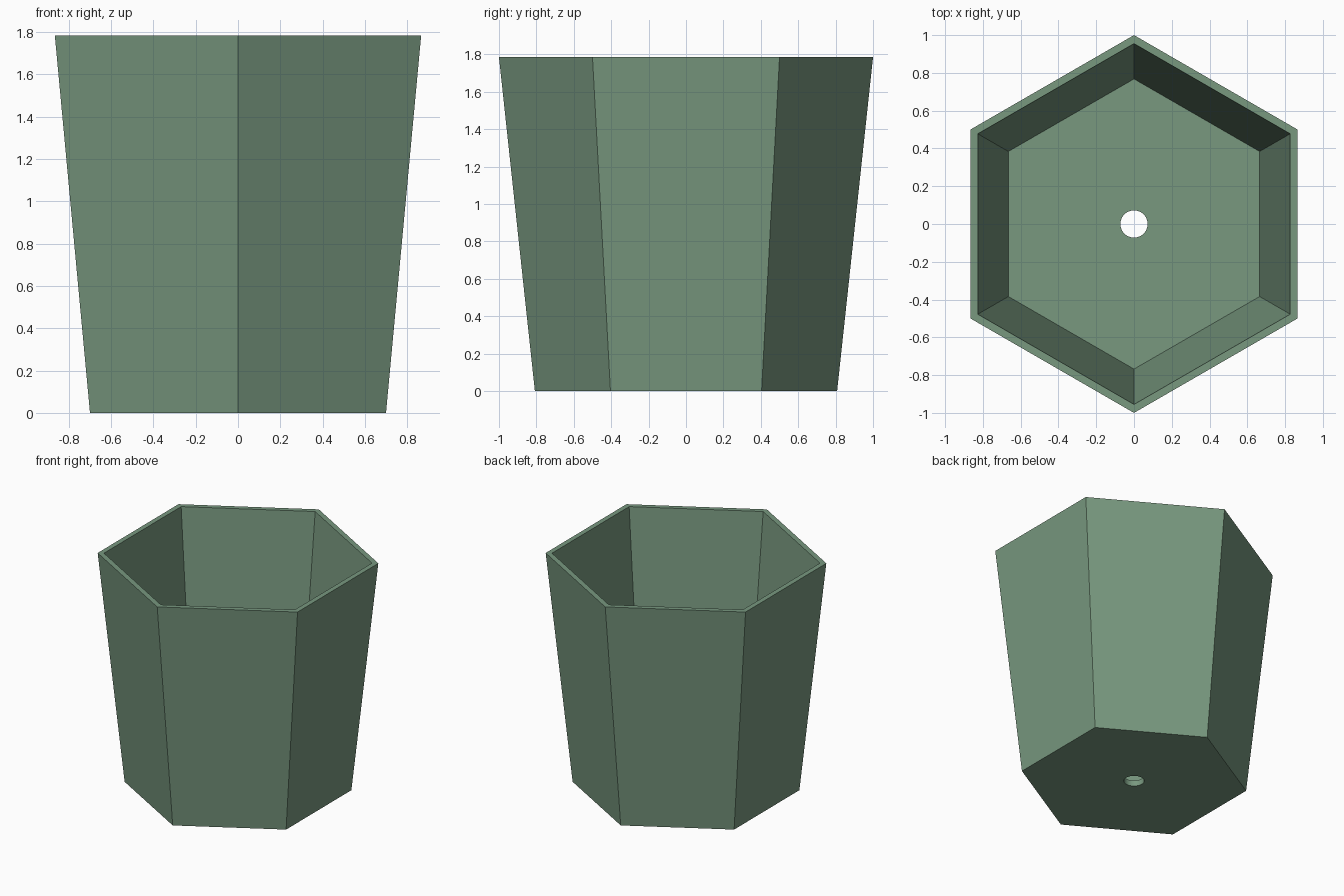
import bpy, bmesh, math

if "Cube" in bpy.data.objects:
    bpy.data.objects.remove(bpy.data.objects["Cube"])

HEIGHT, FLOOR = 1.785, 0.045
green = bpy.data.materials.new("sage green")
green.diffuse_color = (0.188, 0.314, 0.212, 1)
green.use_nodes = True
green.node_tree.nodes["Principled BSDF"].inputs["Base Color"].default_value = green.diffuse_color


def ring(bm, radius, z, sides=6):
    # corners point along y
    step = 2 * math.pi / sides
    return [bm.verts.new((radius * math.sin(i * step), radius * math.cos(i * step), z))
            for i in range(sides)]


def lofted(name, rings, sides):
    """Closed solid through a chain of (radius, z) rings, capped at both ends."""
    bm = bmesh.new()
    loops = [ring(bm, r, z, sides) for r, z in rings]
    for a, b in zip(loops, loops[1:]):
        for i in range(sides):
            j = (i + 1) % sides
            bm.faces.new((a[i], a[j], b[j], b[i]))
    bm.faces.new(loops[0])
    bm.faces.new(loops[-1])
    bmesh.ops.recalc_face_normals(bm, faces=bm.faces)
    mesh = bpy.data.meshes.new(name)
    bm.to_mesh(mesh)
    bm.free()
    mesh.materials.append(green)
    obj = bpy.data.objects.new(name, mesh)
    bpy.context.collection.objects.link(obj)
    return obj


# Tapered hexagonal pot: outer wall, rim, inner wall, floor
pot = lofted("planter_pot",
             [(0.808, 0), (1.0, HEIGHT), (0.955, HEIGHT), (0.768, FLOOR)], 6)

# Round drainage hole through the floor
cutter = lofted("drain_hole_cutter", [(0.072, -0.1), (0.072, 0.2)], 48)
cut = pot.modifiers.new("drain_hole", 'BOOLEAN')
cut.operation = 'DIFFERENCE'
cut.solver = 'EXACT'
cut.object = cutter

# Apply the cut, then drop the cutter
bpy.context.view_layer.objects.active = pot
pot.select_set(True)
bpy.ops.object.modifier_apply(modifier=cut.name)
bpy.data.objects.remove(cutter)
bpy.ops.object.shade_smooth_by_angle(angle=math.radians(30))
